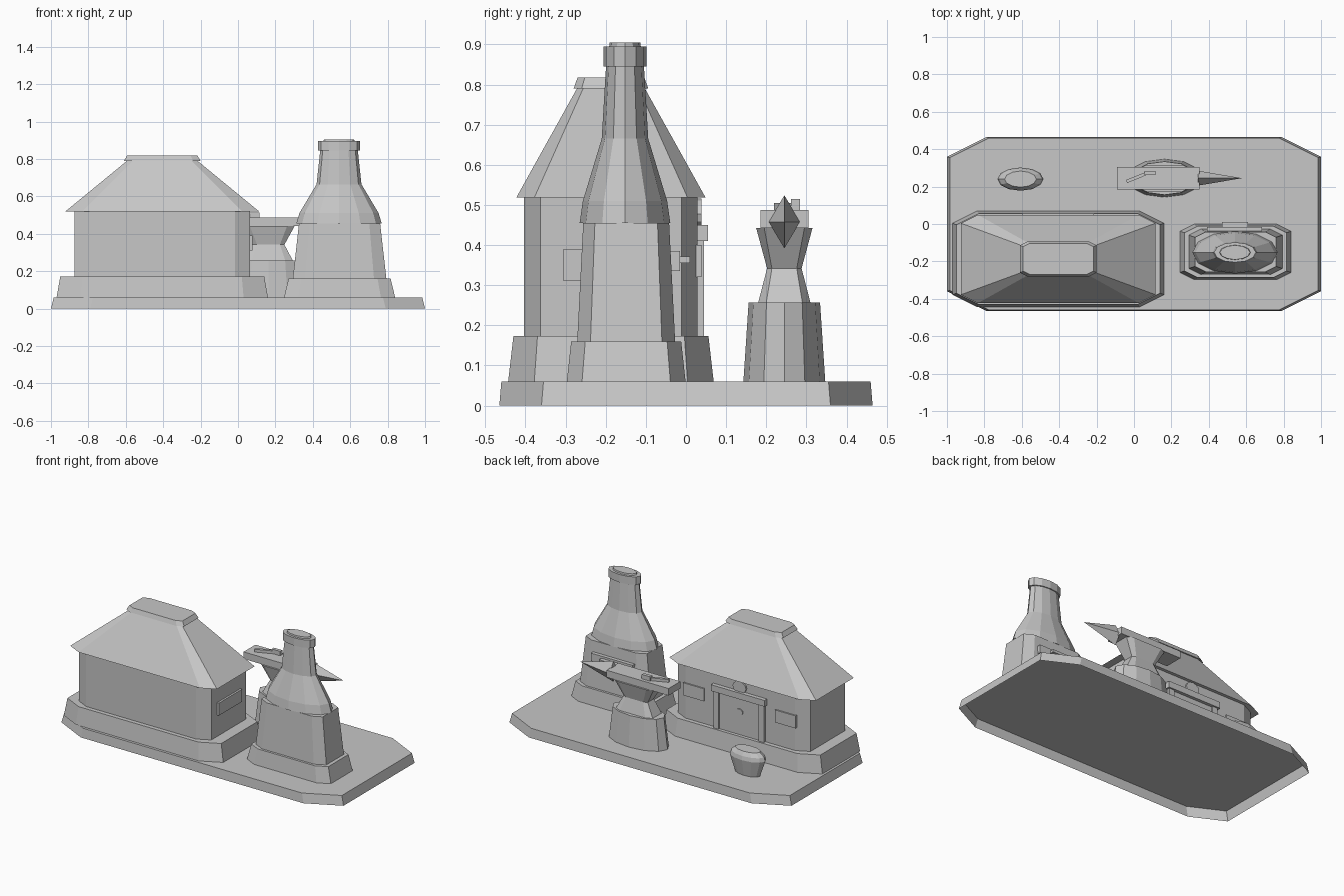
import bpy
import bmesh
import math
from mathutils import Matrix

cube = bpy.data.objects.get("Cube")
if cube:
    bpy.data.objects.remove(cube, do_unlink=True)

grey = bpy.data.materials.new("stone_grey")
grey.use_nodes = True
GREY = (0.57, 0.57, 0.57, 1)
grey.diffuse_color = GREY
grey.node_tree.nodes["Principled BSDF"].inputs["Base Color"].default_value = GREY


def finish(name, bm):
    mesh = bpy.data.meshes.new(name)
    bm.to_mesh(mesh)
    bm.free()
    mesh.materials.append(grey)
    obj = bpy.data.objects.new(name, mesh)
    bpy.context.collection.objects.link(obj)
    return obj


def chamfered(hx, hy, cut):
    """Rectangle outline with corners cut twice as long in x as in y."""
    a, b = hx - 2 * cut, hy - cut
    return [(hx, -b), (hx, b), (a, hy), (-a, hy), (-hx, b), (-hx, -b), (-a, -hy), (a, -hy)]


def oval(rx, ry, sides=12):
    """Polygonal ellipse with a corner at each end of its long axis."""
    angles = [math.tau * i / sides for i in range(sides)]
    return [(rx * math.cos(a), ry * math.sin(a)) for a in angles]


def loft(name, centre, sections, floor=True):
    """Stack of (height, outline) sections, closed on top and, with floor, below."""
    bm = bmesh.new()
    rings = [[bm.verts.new((centre[0] + x, centre[1] + y, z)) for x, y in outline]
             for z, outline in sections]
    n = len(rings[0])
    for low, high in zip(rings, rings[1:]):
        for i in range(n):
            j = (i + 1) % n
            bm.faces.new((low[i], low[j], high[j], high[i]))
    if floor:
        bm.faces.new(rings[0][::-1])
    bm.faces.new(rings[-1])
    return finish(name, bm)


def box(name, x, y, z, turn=0):
    """Box between (min, max) pairs, optionally turned about z."""
    pairs = (x, y, z)
    bm = bmesh.new()
    mid = Matrix.Translation([(a + b) / 2 for a, b in pairs])
    size = Matrix.Diagonal([b - a for a, b in pairs] + [1])
    bmesh.ops.create_cube(bm, size=1, matrix=mid @ Matrix.Rotation(turn, 4, "Z") @ size)
    return finish(name, bm)


def cone(name, matrix, sides, r1, r2, depth):
    bm = bmesh.new()
    bmesh.ops.create_cone(bm, cap_ends=True, segments=sides, radius1=r1, radius2=r2,
                          depth=depth, matrix=matrix)
    return finish(name, bm)


# Ground slab, a shell open underneath
loft("ground_slab", (0, 0), [(0, chamfered(1, 0.465, 0.105)), (0.06, chamfered(0.985, 0.46, 0.105))], floor=False)

# House
HX, HY = -0.405, -0.187
house = (HX, HY)
loft("house_plinth", house, [(0.06, chamfered(0.565, 0.256, 0.065)), (0.173, chamfered(0.545, 0.243, 0.06))],
     floor=False)
loft("house_walls", house, [(0.173, chamfered(0.47, 0.216, 0.04)), (0.518, chamfered(0.47, 0.216, 0.04))])
loft("house_roof", house, [(0.518, chamfered(0.52, 0.236, 0.045)), (0.793, chamfered(0.185, 0.083, 0.015))])
loft("roof_cap", house, [(0.79, chamfered(0.205, 0.093, 0.02)), (0.818, chamfered(0.188, 0.083, 0.018))])

# Doorway and back windows
WALL = HY + 0.216
box("door", (HX - 0.15, HX + 0.15), (WALL - 0.01, WALL + 0.006), (0.17, 0.42))
box("door_lintel", (HX - 0.19, HX + 0.19), (WALL - 0.01, 0.055), (0.41, 0.45))
for side, label in ((-1, "right"), (1, "left")):
    px = HX + side * 0.16
    box(label + "_door_post", (px - 0.018, px + 0.018), (WALL - 0.01, 0.045), (0.17, 0.41))
    wx = HX + side * 0.325
    box(label + "_window", (wx - 0.073, wx + 0.073), (WALL - 0.01, 0.038), (0.32, 0.4))
upright = Matrix.Rotation(math.pi / 2, 4, "X")
for name, z, r, y in (("door_emblem", 0.478, 0.038, 0.03), ("door_knob", 0.32, 0.02, 0.032)):
    place = Matrix.Translation((HX, y, z)) @ Matrix.Diagonal((1.25, 1, 1, 1)) @ upright
    cone(name, place, 12, r, r, 0.018)

# Side window
END = HX + 0.47
box("side_window", (END - 0.01, END + 0.013), (HY - 0.118, HY + 0.118), (0.31, 0.39))

# Furnace
kiln = (0.543, -0.149)
loft("furnace_plinth", kiln, [(0.06, chamfered(0.297, 0.148, 0.038)), (0.16, chamfered(0.273, 0.137, 0.035))])
loft("furnace_body", kiln, [(0.16, chamfered(0.25, 0.122, 0.033)), (0.455, chamfered(0.217, 0.107, 0.029))])
chimney = (0.54, -0.152)
loft("furnace_bell", chimney, [(0.455, oval(0.228, 0.113)), (0.51, oval(0.212, 0.105)),
                               (0.665, oval(0.12, 0.058)), (0.85, oval(0.1, 0.047))])
loft("chimney_rim", chimney, [(0.845, oval(0.112, 0.054)), (0.895, oval(0.112, 0.054))])
loft("chimney_mouth", chimney, [(0.89, oval(0.085, 0.04)), (0.905, oval(0.08, 0.038))])
box("furnace_mantel", (0.39, 0.685), (-0.07, -0.015), (0.335, 0.385))
box("furnace_mantel_plate", (0.47, 0.61), (-0.03, 0.01), (0.355, 0.372))

# Anvil on its stump
AX, AY = 0.163, 0.245
anvil = (AX, AY)
loft("anvil_stump", anvil, [(0.06, oval(0.204, 0.102)), (0.257, oval(0.178, 0.089))], floor=False)
loft("anvil_waist", anvil, [(0.257, chamfered(0.13, 0.065, 0.02)), (0.342, chamfered(0.085, 0.043, 0.012)),
                            (0.442, chamfered(0.14, 0.07, 0.02))])
box("anvil_top", (-0.09, 0.35), (AY - 0.06, AY + 0.06), (0.442, 0.487))
horn = Matrix.Translation((0.46, AY, 0.458)) @ Matrix.Diagonal((1, 0.6, 1, 1)) @ Matrix.Rotation(math.pi / 2, 4, "Y")
cone("anvil_horn", horn, 4, 0.066, 0, 0.235)

# Hammer lying on the anvil
box("hammer_handle", (-0.045, 0.085), (0.243, 0.26), (0.487, 0.505), math.radians(22))
box("hammer_head", (0.055, 0.115), (0.262, 0.284), (0.487, 0.515))

# Water bucket
loft("bucket", (-0.607, 0.24), [(0.06, oval(0.085, 0.042)), (0.165, oval(0.123, 0.062)),
                                (0.19, oval(0.115, 0.057)), (0.215, oval(0.085, 0.043))], floor=False)
